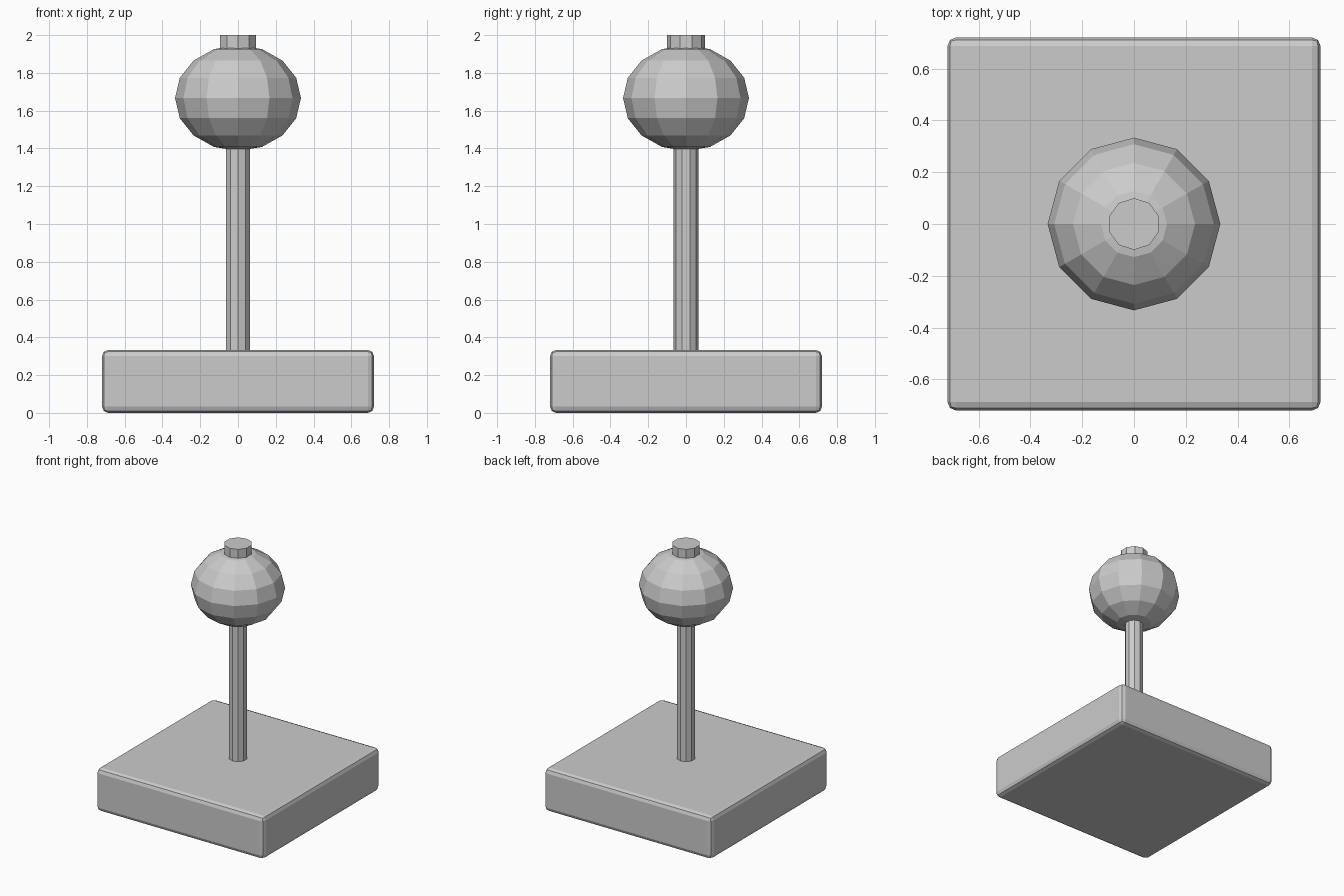
import bpy

if "Cube" in bpy.data.objects:
    bpy.data.objects.remove(bpy.data.objects["Cube"])


def post(name, radius, z0, z1):
    """Ten-sided upright cylinder from z0 to z1."""
    bpy.ops.mesh.primitive_cylinder_add(
        vertices=10, radius=radius, depth=z1 - z0, location=(0, 0, (z0 + z1) / 2))
    bpy.context.object.name = name


# Square base with softened edges
bpy.ops.mesh.primitive_cube_add(size=1, location=(0, 0, 0.1667))
base = bpy.context.object
base.name = "base"
base.scale = (1.44, 1.44, 0.3333)
bpy.ops.object.transform_apply(location=False, rotation=False, scale=True)
bevel = base.modifiers.new("rounded_edges", 'BEVEL')
bevel.width = 0.033
bevel.segments = 2

# Thin stem running from the base into the ball
post("stem", 0.0665, 0.3, 1.45)

# Slightly flattened faceted ball
bpy.ops.mesh.primitive_uv_sphere_add(
    segments=12, ring_count=8, radius=0.3333, location=(0, 0, 1.667))
ball = bpy.context.object
ball.name = "ball"
ball.scale.z = 0.84
bpy.ops.object.transform_apply(location=False, rotation=False, scale=True)

# Small cap on top of the ball
post("cap", 0.1, 1.87, 2.0)
